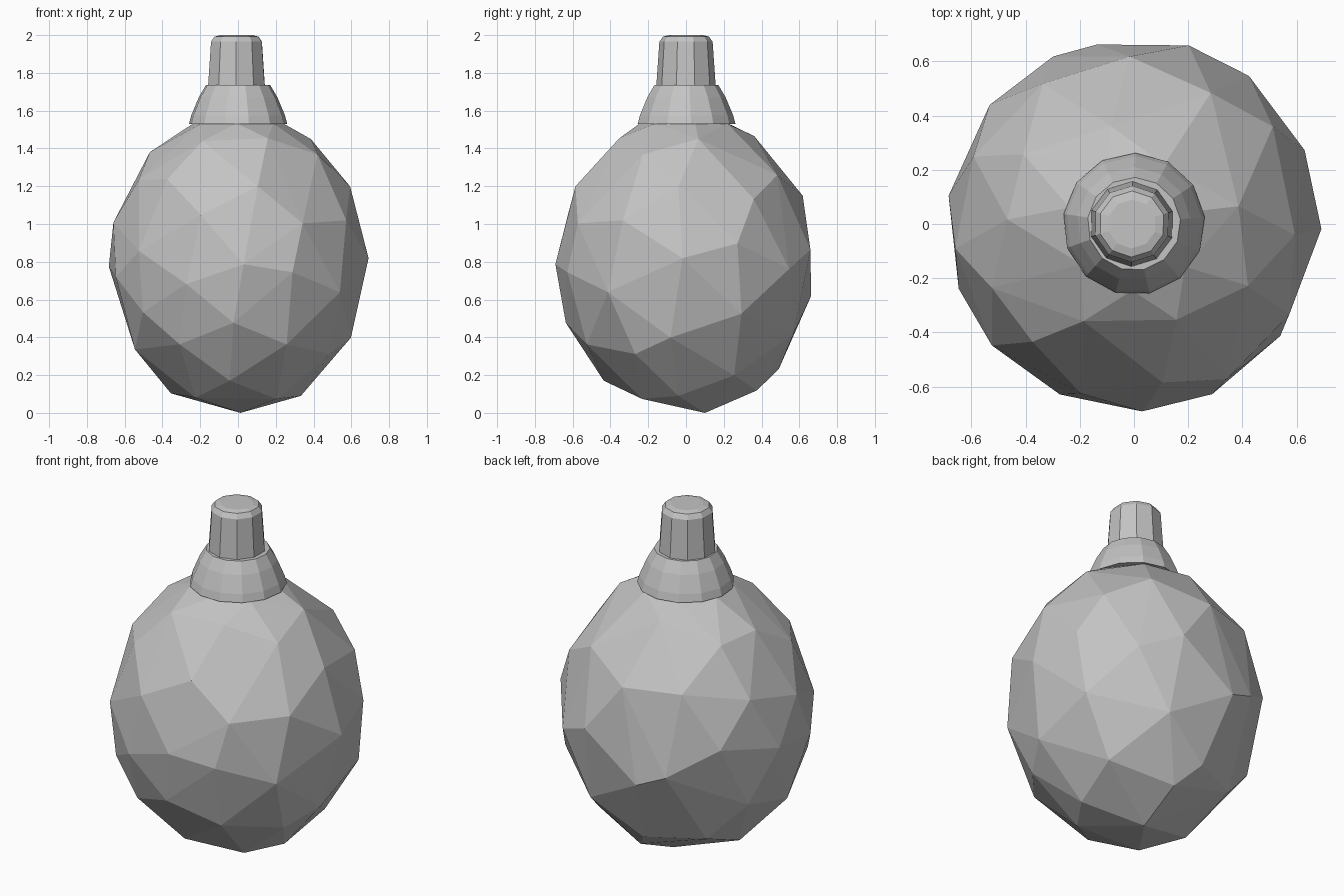
import bpy, bmesh, math
from mathutils import Euler, Vector

old = bpy.data.objects.get("Cube")
if old:
    bpy.data.objects.remove(old, do_unlink=True)

# Single plain grey
grey = bpy.data.materials.new("plain grey")
grey.use_nodes = True
colour = (0.55, 0.55, 0.55, 1)
grey.diffuse_color = colour
grey.node_tree.nodes["Principled BSDF"].inputs["Base Color"].default_value = colour


def ring_points(radius, z, sides, centre_x, turn):
    angles = [turn + math.tau * i / sides for i in range(sides)]
    return [Vector((centre_x + radius * math.cos(a), radius * math.sin(a), z)) for a in angles]


def lathe(name, profile, sides, centre_x, turn):
    """Closed faceted solid turned around a vertical axis."""
    verts, faces = [], []
    for radius, z in profile:
        verts += ring_points(radius, z, sides, centre_x, turn)
    for ring in range(len(profile) - 1):
        for i in range(sides):
            j = (i + 1) % sides
            a, b = ring * sides, (ring + 1) * sides
            faces.append((a + i, a + j, b + j, b + i))
    faces.append(tuple(reversed(range(sides))))
    faces.append(tuple(range(len(verts) - sides, len(verts))))
    mesh = bpy.data.meshes.new(name)
    mesh.from_pydata(verts, [], faces)
    mesh.materials.append(grey)
    bpy.context.collection.objects.link(bpy.data.objects.new(name, mesh))


# Faceted bulb: a fine ball reduced to a few irregular corners
bpy.ops.mesh.primitive_ico_sphere_add(subdivisions=4, radius=1)
bulb = bpy.context.object
bulb.name = bulb.data.name = "bulb"
bulb.data.transform(Euler((0.4, 0.7, 0.3)).to_matrix().to_4x4())
reduce = bulb.modifiers.new("reduce", "DECIMATE")
reduce.ratio = 0.085
bpy.ops.object.modifier_apply(modifier="reduce")

# Corners on the bulb's ellipsoid, with a flat ring where the collar sits
size, middle = Vector((0.692, 0.692, 0.8)), Vector((0, 0, 0.79))
corners = [v.co.normalized() * size + middle for v in bulb.data.vertices]
corners = [c for c in corners if c.z < 1.48] + ring_points(0.245, 1.532, 7, 0, 0.2)

# Wrap the corners in large flat triangles
bm = bmesh.new()
for c in corners:
    bm.verts.new((c.x, c.y, max(c.z, 0)))
bmesh.ops.convex_hull(bm, input=bm.verts)
bmesh.ops.recalc_face_normals(bm, faces=bm.faces)
bm.to_mesh(bulb.data)
bm.free()
bulb.data.materials.clear()
bulb.data.materials.append(grey)
bulb.data.shade_flat()

# Flared collar and tapered stem
lathe("collar", [(0.262, 1.53), (0.25, 1.575), (0.21, 1.67), (0.172, 1.735)], 13, 0, 0.1)
lathe("stem", [(0.158, 1.72), (0.156, 1.75), (0.141, 1.965), (0.122, 1.992), (0.09, 2.0)],
      10, -0.008, 0.3)
